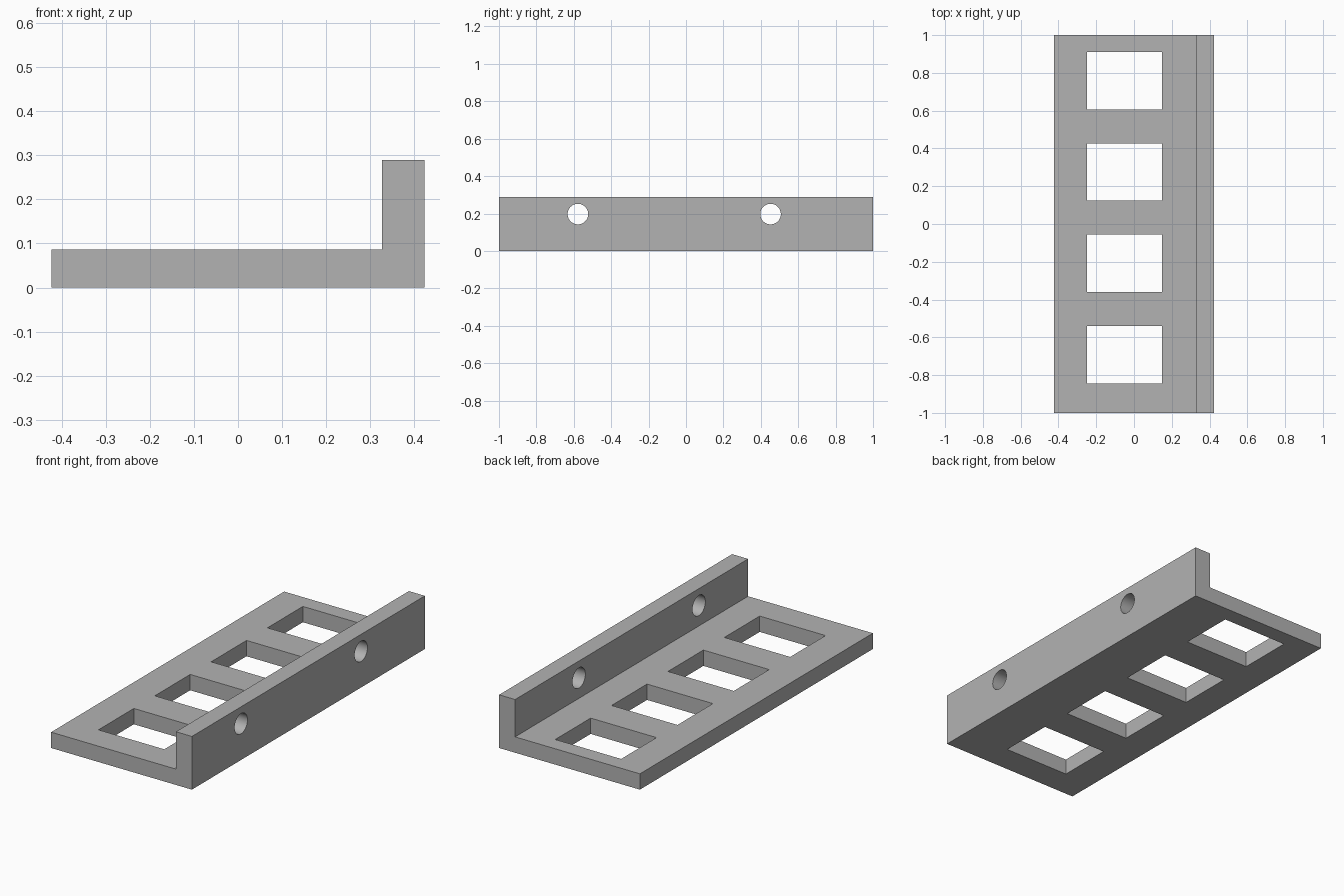
import bpy, bmesh, math
from mathutils import Matrix, Vector

cube = bpy.data.objects.get("Cube")
if cube:
    bpy.data.objects.remove(cube, do_unlink=True)

HALF_W, HALF_L = 0.423, 1.0
PLATE_H, WALL_H, WALL_X = 0.086, 0.289, 0.327

grey = bpy.data.materials.new("plain grey")
grey.use_nodes = True
colour = (0.45, 0.45, 0.45, 1)
grey.diffuse_color = colour
grey.node_tree.nodes["Principled BSDF"].inputs["Base Color"].default_value = colour


def make_object(name, bm):
    bmesh.ops.recalc_face_normals(bm, faces=bm.faces)
    mesh = bpy.data.meshes.new(name)
    bm.to_mesh(mesh)
    bm.free()
    mesh.materials.append(grey)
    obj = bpy.data.objects.new(name, mesh)
    bpy.context.collection.objects.link(obj)
    return obj


# L-shaped profile extruded along the length
profile = [(-HALF_W, 0), (HALF_W, 0), (HALF_W, WALL_H),
           (WALL_X, WALL_H), (WALL_X, PLATE_H), (-HALF_W, PLATE_H)]
bm = bmesh.new()
face = bm.faces.new([bm.verts.new((x, -HALF_L, z)) for x, z in profile])
ext = bmesh.ops.extrude_face_region(bm, geom=[face], use_keep_orig=True)
moved = [v for v in ext["geom"] if isinstance(v, bmesh.types.BMVert)]
bmesh.ops.translate(bm, verts=moved, vec=(0, 2 * HALF_L, 0))
bracket = make_object("slotted_angle_bracket", bm)

# Cutters: four rectangular windows and two round bolt holes
bm = bmesh.new()
for i in range(4):
    centre = Vector((-0.05, -0.692 + 0.4837 * i, PLATE_H / 2))
    bmesh.ops.create_cube(bm, size=1, matrix=Matrix.Translation(centre)
                          @ Matrix.Diagonal((0.396, 0.304, 0.3, 1)))
for y in (-0.578, 0.452):
    centre = Vector(((WALL_X + HALF_W) / 2, y, 0.197))
    bmesh.ops.create_cone(bm, cap_ends=True, segments=48, radius1=0.055, radius2=0.055,
                          depth=0.3, matrix=Matrix.Translation(centre)
                          @ Matrix.Rotation(math.pi / 2, 4, "Y"))
cutter = make_object("hole_cutter", bm)
cutter.hide_render = True

# Cut the openings, then drop the cutter
cut = bracket.modifiers.new("openings", "BOOLEAN")
cut.operation = "DIFFERENCE"
cut.solver = "EXACT"
cut.object = cutter
bpy.ops.object.select_all(action="DESELECT")
bpy.context.view_layer.objects.active = bracket
bracket.select_set(True)
bpy.ops.object.modifier_apply(modifier=cut.name)
bpy.data.objects.remove(cutter, do_unlink=True)

# Smooth hole walls, crisp edges elsewhere
bpy.ops.object.shade_smooth_by_angle(angle=math.radians(30))
